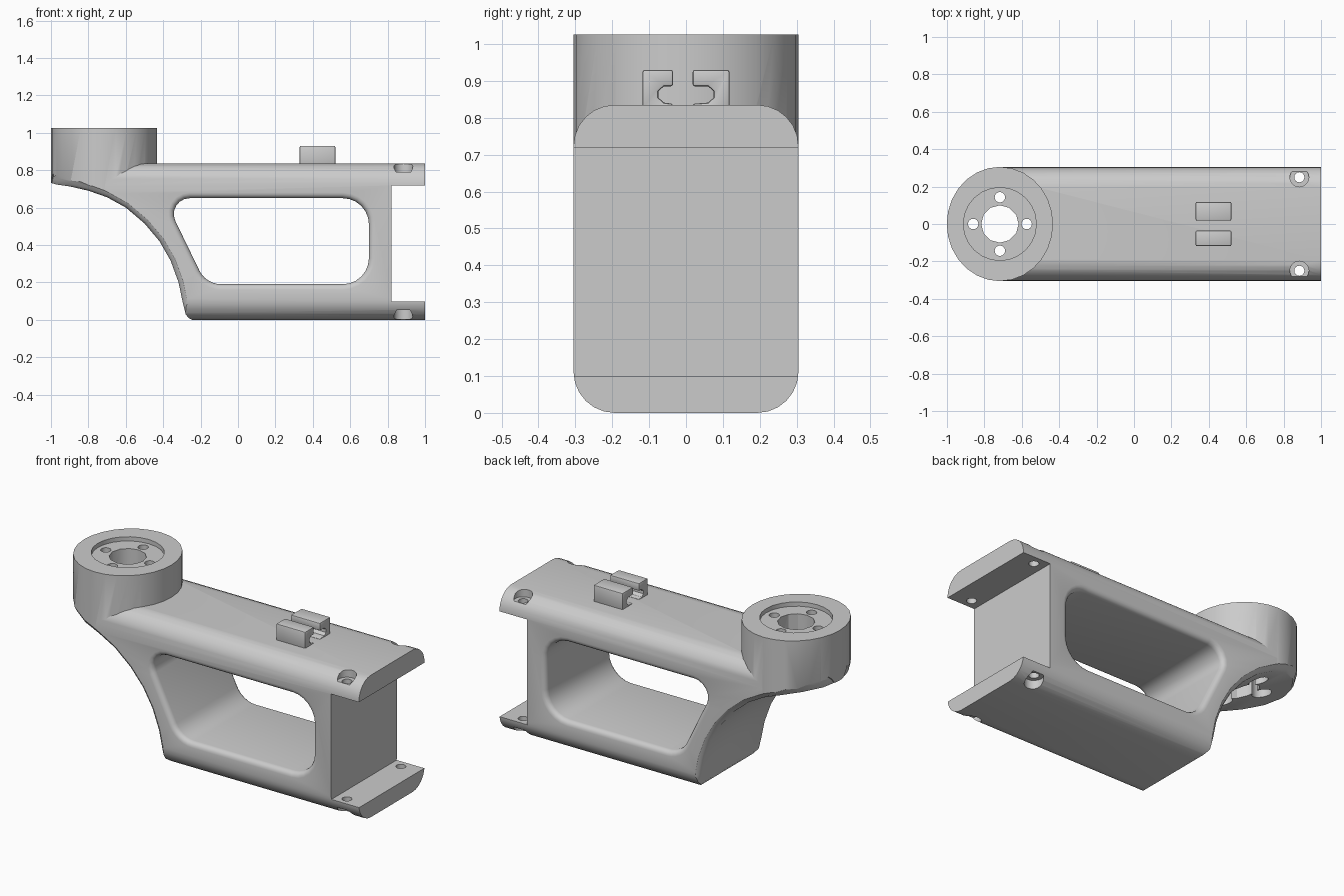
import bpy, bmesh, math
from mathutils import Vector

if "Cube" in bpy.data.objects:
    bpy.data.objects.remove(bpy.data.objects["Cube"])

HX, W, H = -0.717, 0.305, 0.835      # head centre, half width, body height


def loft(name, rings):
    """Closed solid through matching rings of 3D points."""
    bm = bmesh.new()
    vs = [[bm.verts.new(p) for p in r] for r in rings]
    n = len(rings[0])
    for a, b in zip(vs, vs[1:]):
        for i in range(n):
            bm.faces.new((a[i], a[(i + 1) % n], b[(i + 1) % n], b[i]))
    bm.faces.new(vs[0])
    bm.faces.new(vs[-1])
    bmesh.ops.recalc_face_normals(bm, faces=bm.faces)
    me = bpy.data.meshes.new(name)
    bm.to_mesh(me)
    bm.free()
    ob = bpy.data.objects.new(name, me)
    bpy.context.collection.objects.link(ob)
    return ob


def cyl(x, y, z0, z1, r, n=16, ry=None):
    ring = [(x + r * math.cos(2 * math.pi * i / n),
             y + (ry or r) * math.sin(2 * math.pi * i / n)) for i in range(n)]
    return loft("cylinder", [[(a, b, z) for a, b in ring] for z in (z0, z1)])


def box(x0, x1, y0, y1, z0, z1):
    return loft("box", [[(x, y0, z0), (x, y1, z0), (x, y1, z1), (x, y0, z1)] for x in (x0, x1)])


def activate(ob):
    bpy.ops.object.select_all(action='DESELECT')
    bpy.context.view_layer.objects.active = ob
    ob.select_set(True)


def boolean(ob, tool, op='DIFFERENCE'):
    m = ob.modifiers.new("bool", 'BOOLEAN')
    m.operation, m.object, m.solver = op, tool, 'EXACT'
    activate(ob)
    bpy.ops.object.modifier_apply(modifier=m.name)
    bpy.data.objects.remove(tool)


def rounded(corners, radii, seg=6):
    """Round the corners of a counter-clockwise convex 2D outline."""
    out, n = [], len(corners)
    for i, r in enumerate(radii):
        p = Vector(corners[i])
        u = (Vector(corners[i - 1]) - p).normalized()
        v = (Vector(corners[(i + 1) % n]) - p).normalized()
        half = u.angle(v) / 2
        c = p + (u + v).normalized() * r / math.sin(half)
        s, e = p + u * r / math.tan(half) - c, p + v * r / math.tan(half) - c
        sweep = math.pi - 2 * half
        a0 = math.atan2(s.y, s.x)
        out += [c + r * Vector((math.cos(a0 + sweep * k / seg), math.sin(a0 + sweep * k / seg)))
                for k in range(seg + 1)]
    return out


# Main body: rounded bar joined to the upright round head
section = rounded([(-W, 0), (W, 0), (W, H), (-W, H)], [0.112] * 4)
body = loft("handle_body", [[(x, p.x, p.y) for p in section] for x in (-0.71, 1)])
boolean(body, cyl(HX, 0, 0.3, 1.025, 0.284, 28, W + 0.0005), 'UNION')

# Curved underside with softened side edges
arc = [(-1.05, .74), (-.995, .73), (-.97, .723), (-.9, .713), (-.8, .69), (-.7, .655), (-.6, .6),
       (-.5, .515), (-.42, .42), (-.36, .315), (-.318, .2), (-.295, .09), (-.28, .03),
       (-.265, .01), (-.24, -.003), (-.2, -.03)]
rings = []
for i, (x, z) in enumerate(arc):
    a, b = arc[max(i - 1, 0)], arc[min(i + 1, len(arc) - 1)]
    t = (Vector(b) - Vector(a)).normalized()
    inward = Vector((-t.y, t.x))
    k = min(max((x - HX) / 0.284, -1), 0)
    w = max(W * math.sqrt(1 - k * k), 0.04)
    half = [(w + .03, .055), (w, .026), (w - .01, .011), (w - .03, 0)]
    row = [(-y, d) for y, d in half] + [(y, d) for y, d in reversed(half)]
    top = [(x + inward.x * d, y, z + inward.y * d) for y, d in row]
    fx, fz = x + 0.9 * (-1.1 - x), z + 0.9 * (-0.1 - z)
    rings.append(top + [(fx, w + .03, fz), (fx, -w - .03, fz)])
boolean(body, loft("underside_cutter", rings))

# Finger window with rounded rims
win = rounded([(-.171, .19), (.7, .19), (.7, .65), (-.394, .65)], [.13, .14, .14, .085])
n = len(win)
norm = []
for i in range(n):
    t = (win[(i + 1) % n] - win[i - 1]).normalized()
    norm.append(Vector((t.y, -t.x)))
R = 0.03
steps = [(W - R + R * math.sin(a), R * (1 - math.cos(a)))
         for a in [math.pi / 8 * k for k in range(5)]] + [(W + .03, R)]
rows = [(-y, d) for y, d in reversed(steps)] + steps
boolean(body, loft("window_cutter", [[(p.x + q.x * d, y, p.y + q.y * d)
                                      for p, q in zip(win, norm)] for y, d in rows]))

# Open end between the two mounting plates
boolean(body, box(.82, 1.1, -.4, .4, .098, .718))

# Screw holes and counterbores in the plates
for y in (-.25, .25):
    boolean(body, cyl(.884, y, -.1, 1, .027))
    boolean(body, cyl(.884, y, .79, 1, .051))
    boolean(body, cyl(.884, y, -.1, .052, .051))

# Head recess, centre bore and four bolt holes with pockets below
boolean(body, cyl(HX, 0, 1.0, 1.1, .195, 24))
boolean(body, cyl(HX, 0, .4, 1.1, .1, 12))
for dx, dy in ((.143, 0), (-.143, 0), (0, .143), (0, -.143)):
    boolean(body, cyl(HX + dx, dy, .4, 1.1, .028))
    boolean(body, cyl(HX + dx, dy, .4, .9, .052))


# Pair of hooked clips on top
def clip(name, side, outer, inner):
    s = outer - .043
    prof = [(outer, .825), (outer, .93), (inner, .93), (inner, .885), (s - .015, .885),
            (s, .872), (s, .855), (s - .015, .841), (inner, .838), (inner, .825)]
    ob = loft(name, [[(x, side * y, z) for y, z in prof] for x in (.33, .52)])
    m = ob.modifiers.new("soft_edges", 'BEVEL')
    m.width, m.segments, m.limit_method, m.angle_limit = .009, 2, 'ANGLE', math.radians(60)
    activate(ob)
    bpy.ops.object.modifier_apply(modifier=m.name)
    return ob


parts = [body, clip("clip_back", 1, .118, .018), clip("clip_front", -1, .118, .035)]
for ob in parts:
    activate(ob)
    bpy.ops.object.shade_smooth_by_angle(angle=math.radians(30))
